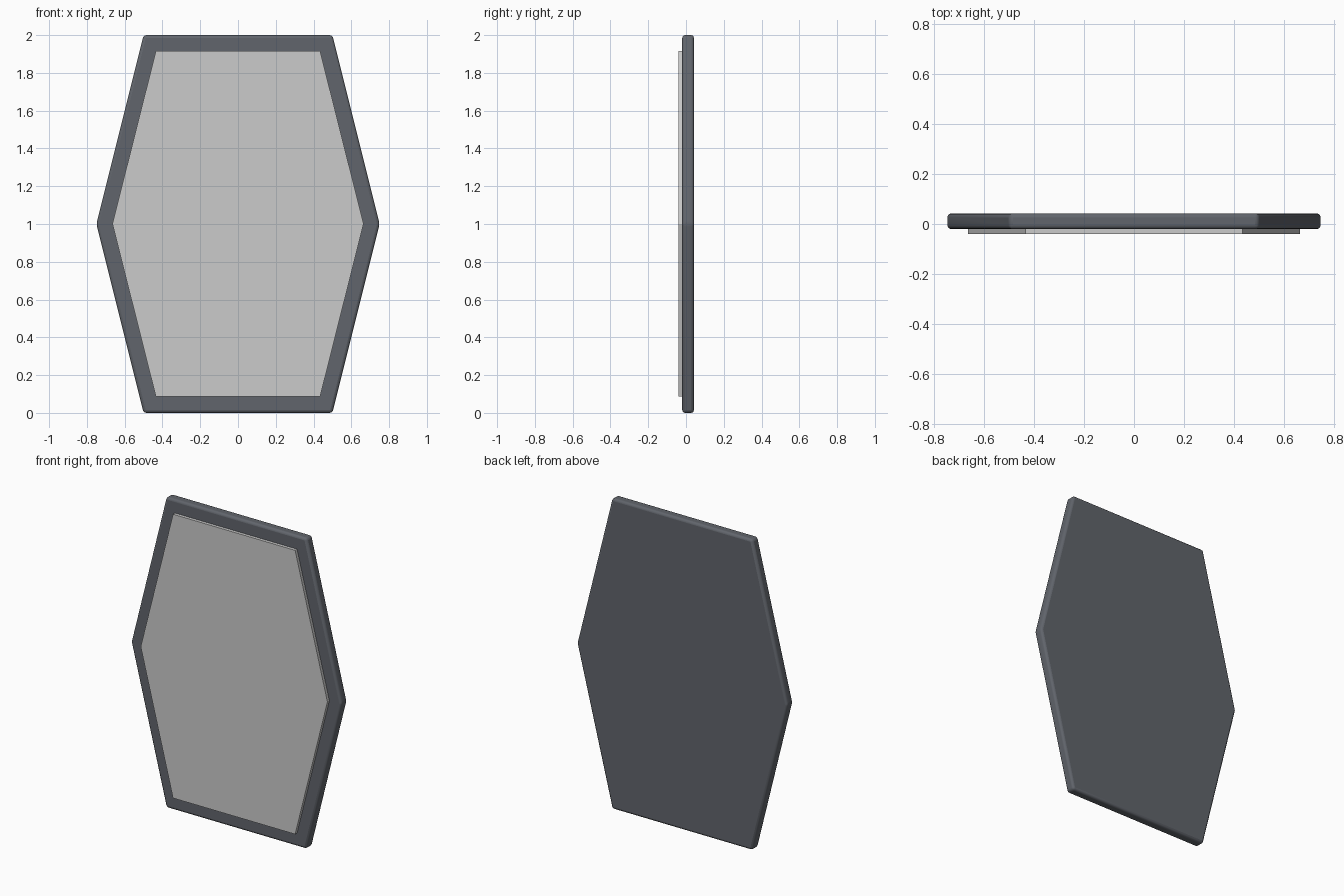
import bpy, bmesh

if "Cube" in bpy.data.objects:
    bpy.data.objects.remove(bpy.data.objects["Cube"])


def hex_plate(name, half_top, half_mid, z0, z1, y_front, y_back, color=None, bevel=0.0):
    """Elongated hexagon in the xz plane, extruded along y."""
    mid = (z0 + z1) / 2
    outline = [(-half_top, z0), (half_top, z0), (half_mid, mid),
               (half_top, z1), (-half_top, z1), (-half_mid, mid)]
    bm = bmesh.new()
    face = bm.faces.new([bm.verts.new((x, y_front, z)) for x, z in outline])
    ext = bmesh.ops.extrude_face_region(bm, geom=[face])
    verts = [v for v in ext["geom"] if isinstance(v, bmesh.types.BMVert)]
    bmesh.ops.translate(bm, verts=verts, vec=(0, y_back - y_front, 0))
    bmesh.ops.recalc_face_normals(bm, faces=bm.faces)
    mesh = bpy.data.meshes.new(name)
    bm.to_mesh(mesh)
    bm.free()
    obj = bpy.data.objects.new(name, mesh)
    bpy.context.collection.objects.link(obj)
    if color:
        mat = bpy.data.materials.new(name + "_material")
        mat.diffuse_color = color
        mat.use_nodes = True
        mat.node_tree.nodes["Principled BSDF"].inputs["Base Color"].default_value = mat.diffuse_color
        mesh.materials.append(mat)
    if bevel:
        mod = obj.modifiers.new("rounded_edges", 'BEVEL')
        mod.width = bevel
        mod.segments = 3
        mod.limit_method = 'ANGLE'
        mod.angle_limit = 0.3
        bpy.ops.object.select_all(action='DESELECT')
        obj.select_set(True)
        bpy.context.view_layer.objects.active = obj
        bpy.ops.object.shade_smooth_by_angle()
    return obj


# Dark backing plate with softly rounded edges
hex_plate("frame", 0.50, 0.75, 0.0, 2.0, -0.02, 0.042,
          color=(0.12, 0.13, 0.15, 1), bevel=0.015)

# Light flat panel standing slightly proud of the front
hex_plate("front_panel", 0.435, 0.665, 0.087, 1.915, -0.04, -0.01)
